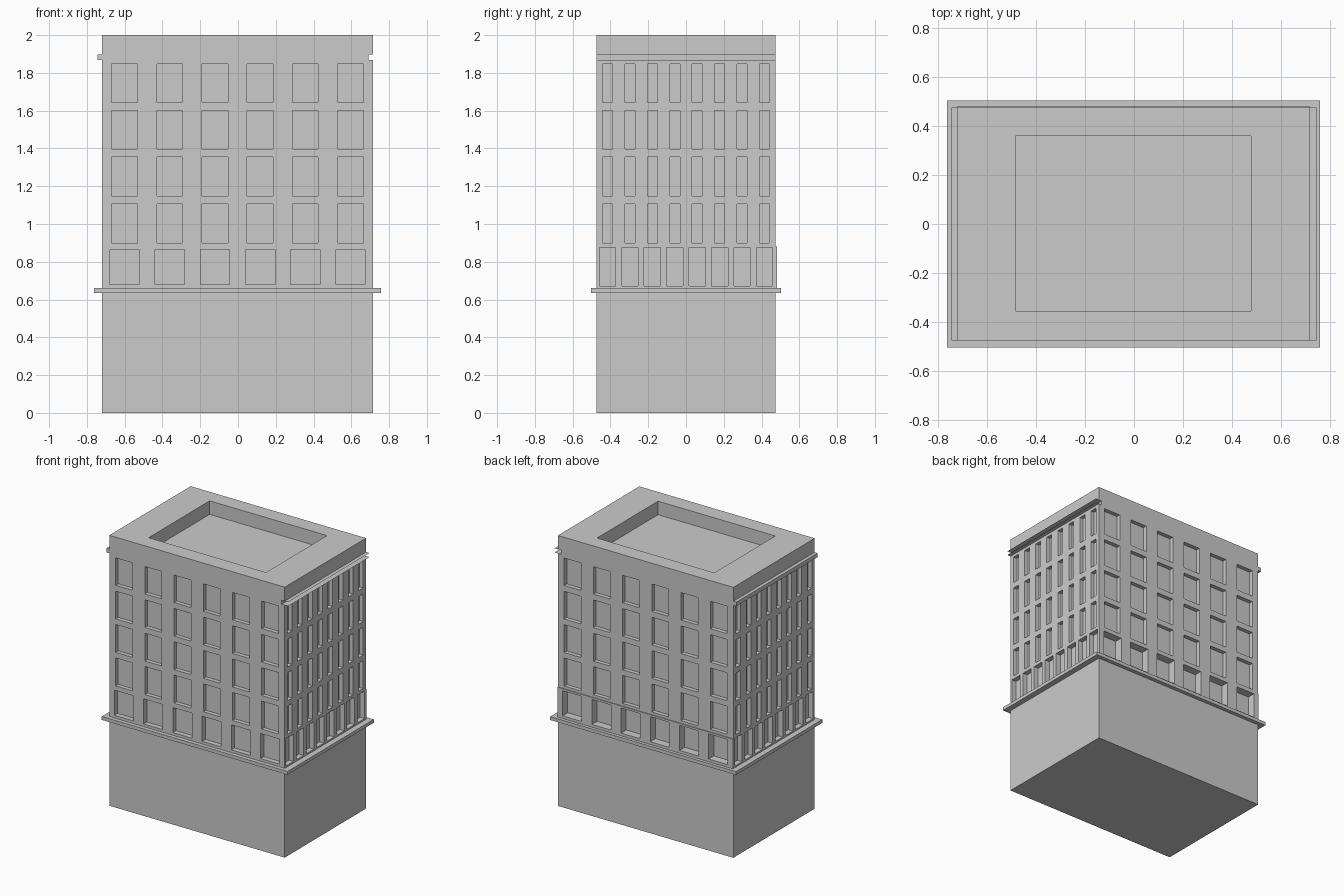
import bpy, bmesh
from mathutils import Vector as V

if "Cube" in bpy.data.objects:
    bpy.data.objects.remove(bpy.data.objects["Cube"])

X0, X1, Y0, Y1 = -0.72, 0.715, -0.475, 0.475
NOTCH, NZ0, NZ1 = 0.69, 1.867, 1.897
LEDGE, BAND = 0.66, 0.88
X, Y, Z = V((1, 0, 0)), V((0, 1, 0)), V((0, 0, 1))


def quad(bm, *pts):
    bm.faces.new([bm.verts.new(p) for p in pts])


def rect(bm, o, u, v, a0, a1, b0, b1):
    quad(bm, o + u*a0 + v*b0, o + u*a1 + v*b0, o + u*a1 + v*b1, o + u*a0 + v*b1)


def facade(bm, o, u, v, length, v0, v1, n, rows):
    """Flat wall with rows of n recessed openings: (bottom, top, width, depth)."""
    inward = -u.cross(v)
    low = v0
    for b0, b1, width, depth in rows:
        rect(bm, o, u, v, 0, length, low, b0)
        left = 0
        for i in range(n):
            c = length * (i + 0.5) / n
            a0, a1 = c - width/2, c + width/2
            rect(bm, o, u, v, left, a0, b0, b1)
            d = inward * depth
            rect(bm, o + d, u, v, a0, a1, b0, b1)
            ring = [o + u*a + v*b for a, b in ((a0, b0), (a1, b0), (a1, b1), (a0, b1))]
            for k in range(4):
                p, q = ring[k], ring[(k + 1) % 4]
                quad(bm, p, q, q + d, p + d)
            left = a1
        rect(bm, o, u, v, left, length, b0, b1)
        low = b1
    rect(bm, o, u, v, 0, length, low, v1)


def finish(bm, name):
    bmesh.ops.remove_doubles(bm, verts=bm.verts, dist=1e-5)
    me = bpy.data.meshes.new(name)
    bm.to_mesh(me)
    bm.free()
    ob = bpy.data.objects.new(name, me)
    bpy.context.collection.objects.link(ob)
    return ob


def box(name, lo, hi):
    bm = bmesh.new()
    bmesh.ops.create_cube(bm, size=1)
    lo, hi = V(lo), V(hi)
    for vert in bm.verts:
        vert.co = V([(lo[i] + hi[i])/2 + vert.co[i]*(hi[i] - lo[i]) for i in range(3)])
    return finish(bm, name)


def upper_rows(width):
    return [(0.90 + 0.248*i, 1.107 + 0.2465*i, width, 0.03) for i in range(4)]


W, D = X1 - X0, Y1 - Y0
long_low, side_low = (0.68, 0.865, 0.155, 0.037), (0.672, 0.875, 0.086, 0.037)
bm = bmesh.new()
# front and back walls, with the slot cut short at the right corner
front, back = V((X0, Y0, 0)), V((X1, Y1, 0))
facade(bm, front, X, Z, W, 0, NZ0, 6, [long_low] + upper_rows(0.137))
facade(bm, back, -X, Z, W, BAND, NZ0, 6, upper_rows(0.137))
rect(bm, back, -X, Z, 0, W, 0, LEDGE)
rect(bm, front, X, Z, 0, NOTCH - X0, NZ0, NZ1)
rect(bm, back, -X, Z, X1 - NOTCH, W, NZ0, NZ1)
rect(bm, front, X, Z, 0, W, NZ1, 2)
rect(bm, back, -X, Z, 0, W, NZ1, 2)
# side walls
right, left = V((X1, Y0, 0)), V((X0, Y1, 0))
facade(bm, right, Y, Z, D, 0, NZ0, 8, [side_low] + upper_rows(0.053))
rect(bm, right, Y, Z, 0, D, NZ1, 2)
facade(bm, left, -Y, Z, D, 0, 2, 8, [side_low] + upper_rows(0.053))
# base and sunken roof
rect(bm, V((X0, Y0, 0)), Y, X, 0, D, 0, W)
facade(bm, V((X0, Y0, 2)), X, Y, W, 0, D, 1, [(0.12, 0.833, 0.96, 0.10)])
finish(bm, "building_walls")

# slot on the right side with thin lips above and below
bm = bmesh.new()
rect(bm, V((NOTCH, Y0, 0)), Y, Z, 0, D, NZ0, NZ1)
for z in (NZ0, NZ1):
    rect(bm, V((0, Y0, z)), X, Y, NOTCH, 0.743, 0, D)
finish(bm, "right_cornice_slot")

# raised first-floor band on the back
bm = bmesh.new()
yb = 0.481
facade(bm, V((X1, yb, 0)), -X, Z, W, LEDGE, BAND, 6, [(0.68, 0.865, 0.155, 0.06)])
rect(bm, V((X0, Y1, BAND)), X, Y, 0, W, 0, yb - Y1)
rect(bm, V((X1, Y1, 0)), Y, Z, 0, yb - Y1, LEDGE, BAND)
rect(bm, V((X0, yb, 0)), -Y, Z, 0, yb - Y1, LEDGE, BAND)
finish(bm, "back_window_band")

# projecting ledge and left cornice
box("ledge", (-0.762, -0.504, 0.635), (0.758, 0.504, LEDGE))
box("left_cornice", (-0.745, Y0, NZ0), (X0, Y1, NZ1))
